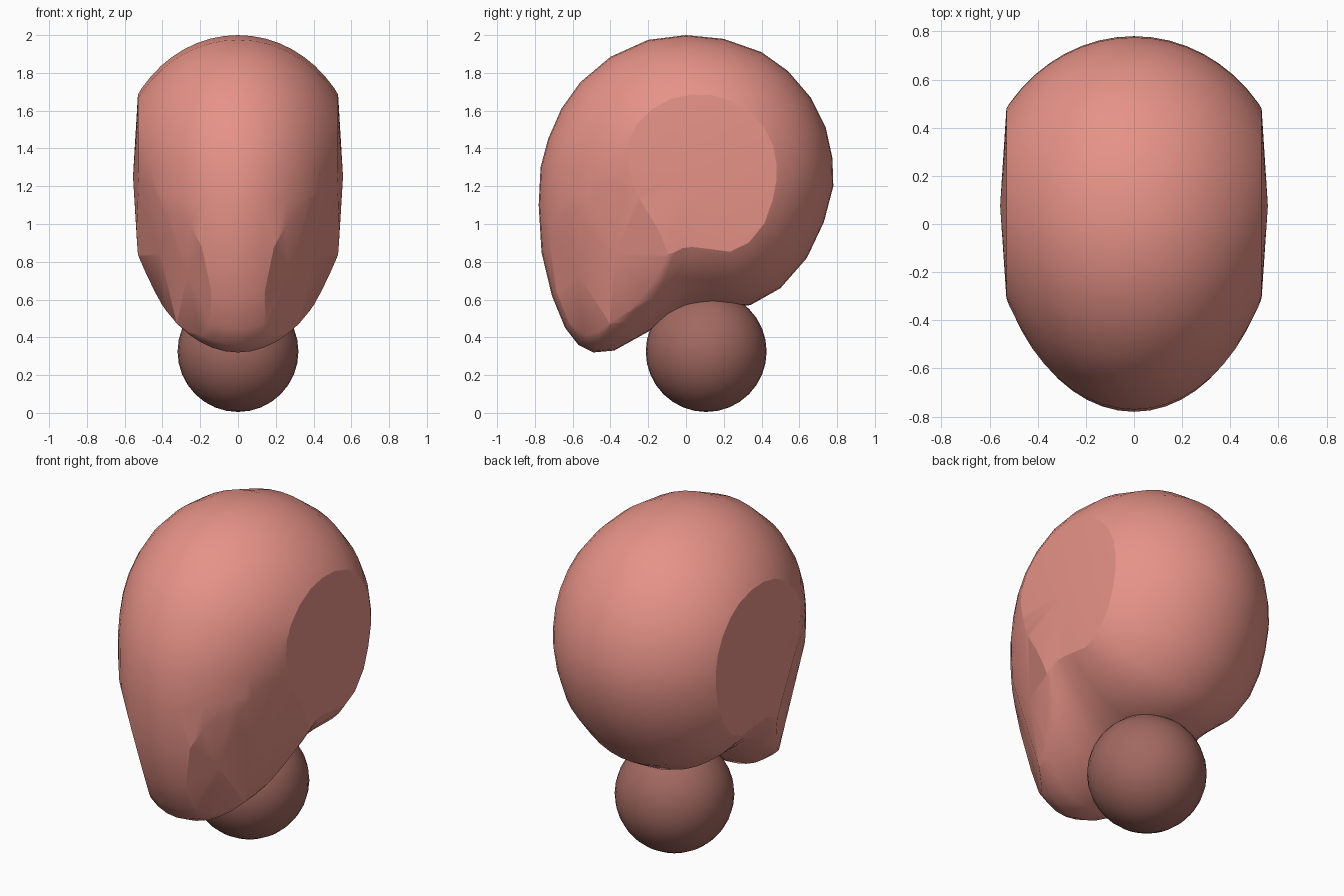
import bpy, bmesh, math
from mathutils import Vector

cube = bpy.data.objects.get("Cube")
if cube:
    bpy.data.objects.remove(cube, do_unlink=True)


def make_material(name, color):
    mat = bpy.data.materials.new(name)
    mat.use_nodes = True
    mat.diffuse_color = color
    mat.node_tree.nodes["Principled BSDF"].inputs["Base Color"].default_value = color
    return mat


head_pink = make_material("head_pink", (0.79, 0.29, 0.245, 1))
neck_brown = make_material("neck_brown", (0.36, 0.14, 0.118, 1))

# Side profile of the skull and jaw as (y, z)
PROFILE = [(0, 2), (-.2, 1.975), (-.4, 1.885), (-.56, 1.75), (-.66, 1.61),
           (-.73, 1.45), (-.77, 1.3), (-.78, 1.1), (-.765, .85), (-.71, .62),
           (-.64, .45), (-.57, .36), (-.49, .32), (-.38, .33), (-.2, .43),
           (-.1, .505), (0, .545), (.14, .565), (.34, .57), (.5, .66),
           (.64, .82), (.73, 1.01), (.78, 1.2), (.775, 1.35), (.74, 1.51),
           (.66, 1.67), (.54, 1.81), (.4, 1.91), (.2, 1.98)]
CENTER_Y, CENTER_Z = 0.07, 1.28
RINGS = 24


def finish(obj, material, angle):
    obj.data.materials.append(material)
    bpy.ops.object.select_all(action='DESELECT')
    obj.select_set(True)
    bpy.context.view_layer.objects.active = obj
    bpy.ops.object.shade_smooth_by_angle(angle=math.radians(angle))


def half_width(c, s):
    """Half width of the head in side direction (c, s): slim at the jaw."""
    jaw = max(0, -0.6 * c - 0.8 * s)
    base = max(0, -s)
    return 0.63 + 0.02 * c + 0.015 * max(0, s) + 0.05 * base ** 2 - 0.06 * jaw ** 2


def slice_off(bm, point, normal):
    """Cut along a plane, close it with a fan and return the fan's centre."""
    bmesh.ops.bisect_plane(bm, geom=bm.verts[:] + bm.edges[:] + bm.faces[:],
                           plane_co=point, plane_no=normal, clear_outer=True)
    bm.normal_update()
    rim = [e for e in bm.edges if e.is_boundary
           and all(abs((v.co - point).dot(normal)) < 1e-3 for v in e.verts)]
    # The rim is crisp, except on shallow folds and where it rolls under the jaw
    for e in rim:
        mid = (e.verts[0].co + e.verts[1].co) / 2
        shallow = abs(e.link_faces[0].normal.dot(normal)) > 0.94
        e.smooth = shallow or (mid.z < 0.8 and mid.y > -0.58)
    faces = bmesh.ops.holes_fill(bm, edges=rim, sides=0)["faces"]
    return bmesh.ops.poke(bm, faces=faces)["verts"][0]


# Head: the profile swept across the width as rounded rings
bm = bmesh.new()
rings = []
for i in range(RINGS + 1):
    phi = 0.2 + (math.pi - 0.4) * i / RINGS
    ring = []
    for y, z in PROFILE:
        dy, dz = y - CENTER_Y, z - CENTER_Z
        r = math.hypot(dy, dz)
        ring.append(bm.verts.new((half_width(dy / r, dz / r) * math.cos(phi),
                                  CENTER_Y + dy * math.sin(phi),
                                  CENTER_Z + dz * math.sin(phi))))
    rings.append(ring)
for a, b in zip(rings, rings[1:]):
    for j in range(len(PROFILE)):
        k = (j + 1) % len(PROFILE)
        bm.faces.new((a[j], a[k], b[k], b[j]))

for side in (1, -1):
    # Flattened temple, very slightly domed
    center = slice_off(bm, Vector((side * 0.53, 0, 0)), Vector((side, 0, 0)))
    center.co.x = side * 0.556
    # Cheek planed in two shallow facets, temple side then chin side
    slice_off(bm, Vector((side * 0.55, -0.29, 1.31)),
              Vector((side * 0.182, -0.076, -0.039)).normalized())
    slice_off(bm, Vector((side * 0.386, -0.55, 1.05)),
              Vector((side * 0.092, -0.0768, -0.0295)).normalized())

bmesh.ops.recalc_face_normals(bm, faces=bm.faces[:])
mesh = bpy.data.meshes.new("head")
bm.to_mesh(mesh)
bm.free()
head = bpy.data.objects.new("head", mesh)
bpy.context.collection.objects.link(head)
finish(head, head_pink, 50)

# Neck ball
bpy.ops.mesh.primitive_uv_sphere_add(segments=32, ring_count=16, radius=0.32,
                                     location=(0, 0.107, 0.325))
neck = bpy.context.object
neck.name = "neck_ball"
finish(neck, neck_brown, 40)
